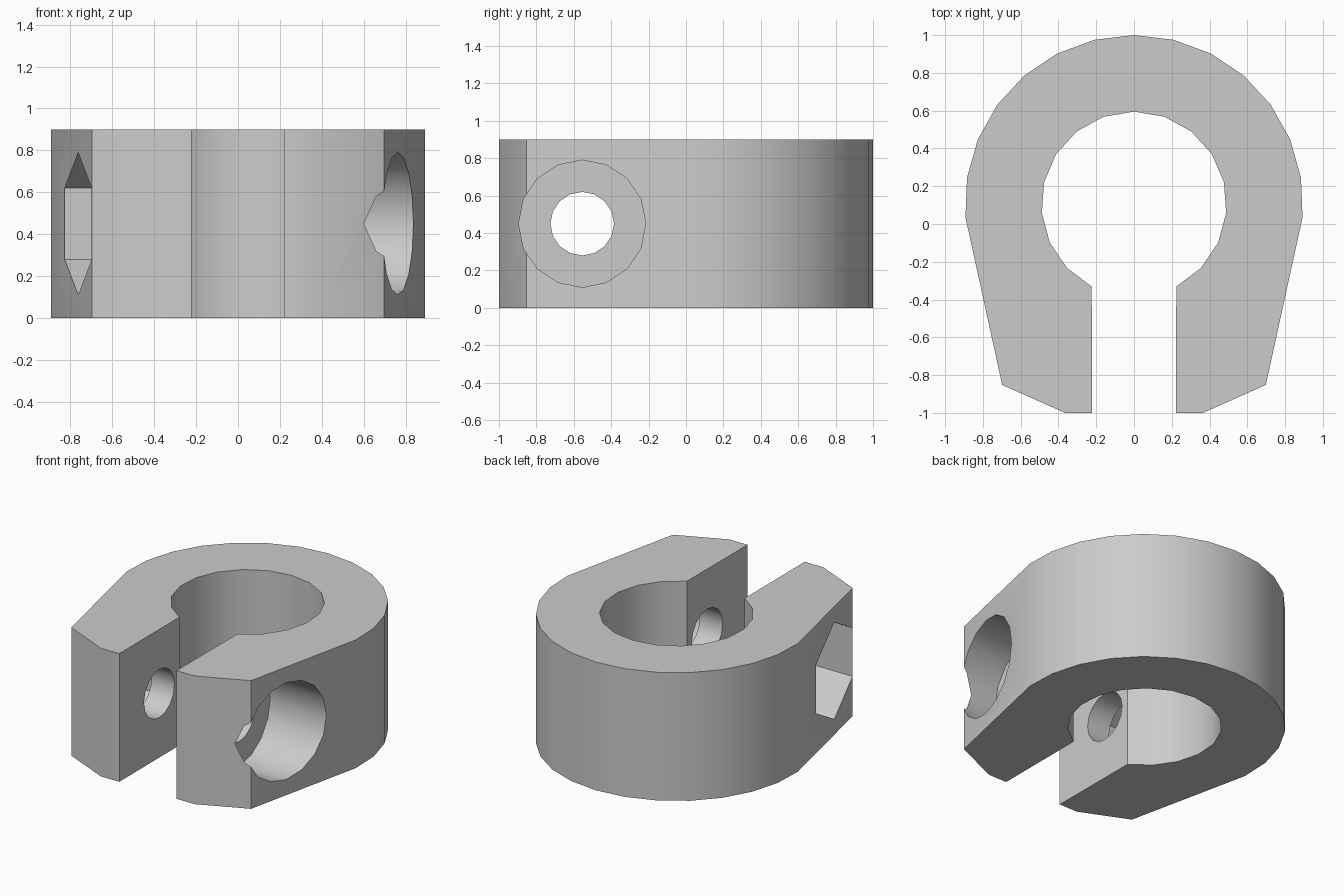
import bpy, bmesh
from math import sin, cos, radians, pi

cube = bpy.data.objects.get("Cube")
if cube:
    bpy.data.objects.remove(cube, do_unlink=True)

HEIGHT = 0.9
RING_Y = 0.105            # centre of the ring
BOLT_Y, BOLT_Z = -0.555, HEIGHT / 2

grey = bpy.data.materials.new("plain grey")
grey.use_nodes = True
colour = (0.6, 0.6, 0.6, 1)
grey.diffuse_color = colour
grey.node_tree.nodes["Principled BSDF"].inputs["Base Color"].default_value = colour


def prism(name, points, offset):
    """Close a loop of 3D points and extrude it by an offset."""
    bm = bmesh.new()
    face = bm.faces.new([bm.verts.new(p) for p in points])
    extruded = bmesh.ops.extrude_face_region(bm, geom=[face])["geom"]
    moved = [v for v in extruded if isinstance(v, bmesh.types.BMVert)]
    bmesh.ops.translate(bm, verts=moved, vec=offset)
    bmesh.ops.recalc_face_normals(bm, faces=bm.faces)
    mesh = bpy.data.meshes.new(name)
    bm.to_mesh(mesh)
    bm.free()
    mesh.materials.append(grey)
    obj = bpy.data.objects.new(name, mesh)
    bpy.context.collection.objects.link(obj)
    return obj


def arc(radius, step, count):
    """Points from the back of the ring round its +x side."""
    angles = [radians(step * i) for i in range(count)]
    return [(radius * sin(a), RING_Y + radius * cos(a)) for a in angles]


def bolt_cutter(name, radius, sides, x_start, x_end):
    """Prism along x with one corner pointing up."""
    angles = [2 * pi * i / sides for i in range(sides)]
    points = [(x_start, BOLT_Y + radius * sin(a), BOLT_Z + radius * cos(a))
              for a in angles]
    cutter = prism(name, points, (x_end - x_start, 0, 0))
    cutter.hide_render = True
    return cutter


# Split ring with two tapered clamping arms
half = arc(0.895, 13.5, 8) + [(0.698, -0.852), (0.365, -1), (0.222, -1)]
half += reversed(arc(0.49, 19.1, 9))
outer, inner = half[:11], half[11:]
mirror = lambda pts: [(-x, y) for x, y in reversed(pts)]
outline = outer + inner + mirror(inner[:-1]) + mirror(outer[1:])
clamp = prism("split_clamp", [(x, y, 0) for x, y in outline], (0, 0, HEIGHT))

# Bolt hole, round head recess and hexagonal nut pocket
cutters = [
    bolt_cutter("bolt_hole_cutter", 0.17, 16, -1.2, 1.2),
    bolt_cutter("bolt_head_cutter", 0.34, 16, 0.4, 1.3),
    bolt_cutter("nut_pocket_cutter", 0.34, 6, -0.4, -1.3),
]
bpy.context.view_layer.objects.active = clamp
for cutter in cutters:
    cut = clamp.modifiers.new(cutter.name, "BOOLEAN")
    cut.operation = "DIFFERENCE"
    cut.solver = "EXACT"
    cut.object = cutter
    bpy.ops.object.modifier_apply(modifier=cut.name)
    bpy.data.objects.remove(cutter, do_unlink=True)

# Smooth curved walls, crisp edges
bpy.ops.object.select_all(action="DESELECT")
clamp.select_set(True)
bpy.ops.object.shade_smooth_by_angle(angle=radians(30))
